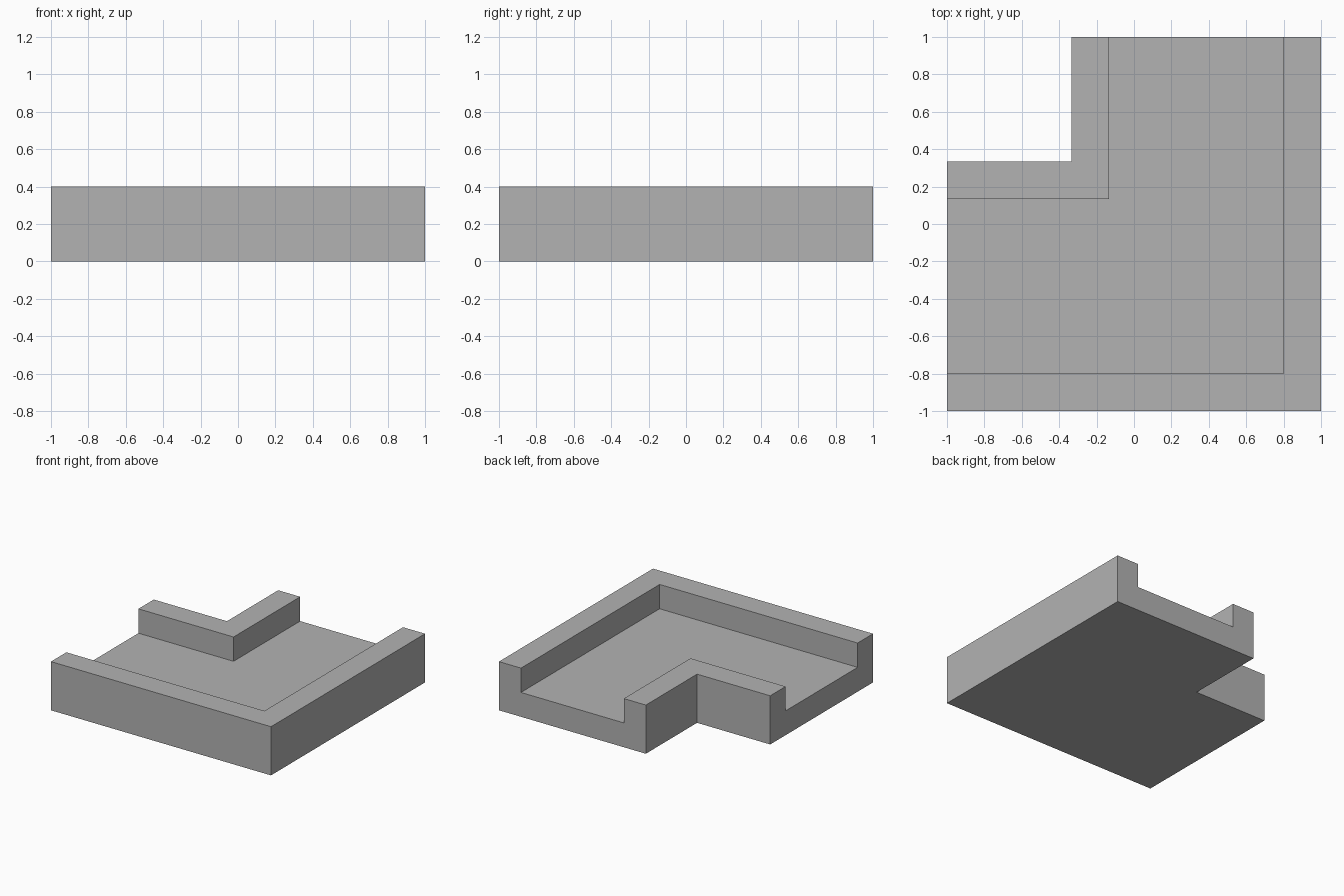
import bpy
import bmesh

if "Cube" in bpy.data.objects:
    bpy.data.objects.remove(bpy.data.objects["Cube"])

# Channel cross-section: (distance in from the outer wall, height)
W = 0.2        # wall thickness
D = 1.335      # full width of the channel
H = 0.4        # wall height
F = 0.2        # floor height
section = [(0, 0), (0, H), (W, H), (W, F),
           (D - W, F), (D - W, H), (D, H), (D, 0)]

# Sweep the section along an L path: left end, mitred corner, back end
bm = bmesh.new()
rings = [
    [bm.verts.new((-1, -1 + d, z)) for d, z in section],
    [bm.verts.new((1 - d, -1 + d, z)) for d, z in section],
    [bm.verts.new((1 - d, 1, z)) for d, z in section],
]
n = len(section)
for a, b in zip(rings, rings[1:]):
    for i in range(n):
        j = (i + 1) % n
        bm.faces.new((a[i], a[j], b[j], b[i]))

# End caps
bm.faces.new(rings[0])
bm.faces.new(rings[-1])

# Merge the mitred strips into clean flat faces
bmesh.ops.recalc_face_normals(bm, faces=bm.faces)
bmesh.ops.dissolve_limit(bm, angle_limit=0.01, verts=bm.verts, edges=bm.edges)

mesh = bpy.data.meshes.new("corner_channel")
bm.to_mesh(mesh)
bm.free()
channel = bpy.data.objects.new("corner_channel", mesh)
bpy.context.collection.objects.link(channel)

# Plain grey
grey = bpy.data.materials.new("grey")
grey.diffuse_color = (0.45, 0.45, 0.45, 1)
grey.use_nodes = True
grey.node_tree.nodes["Principled BSDF"].inputs["Base Color"].default_value = grey.diffuse_color
mesh.materials.append(grey)
